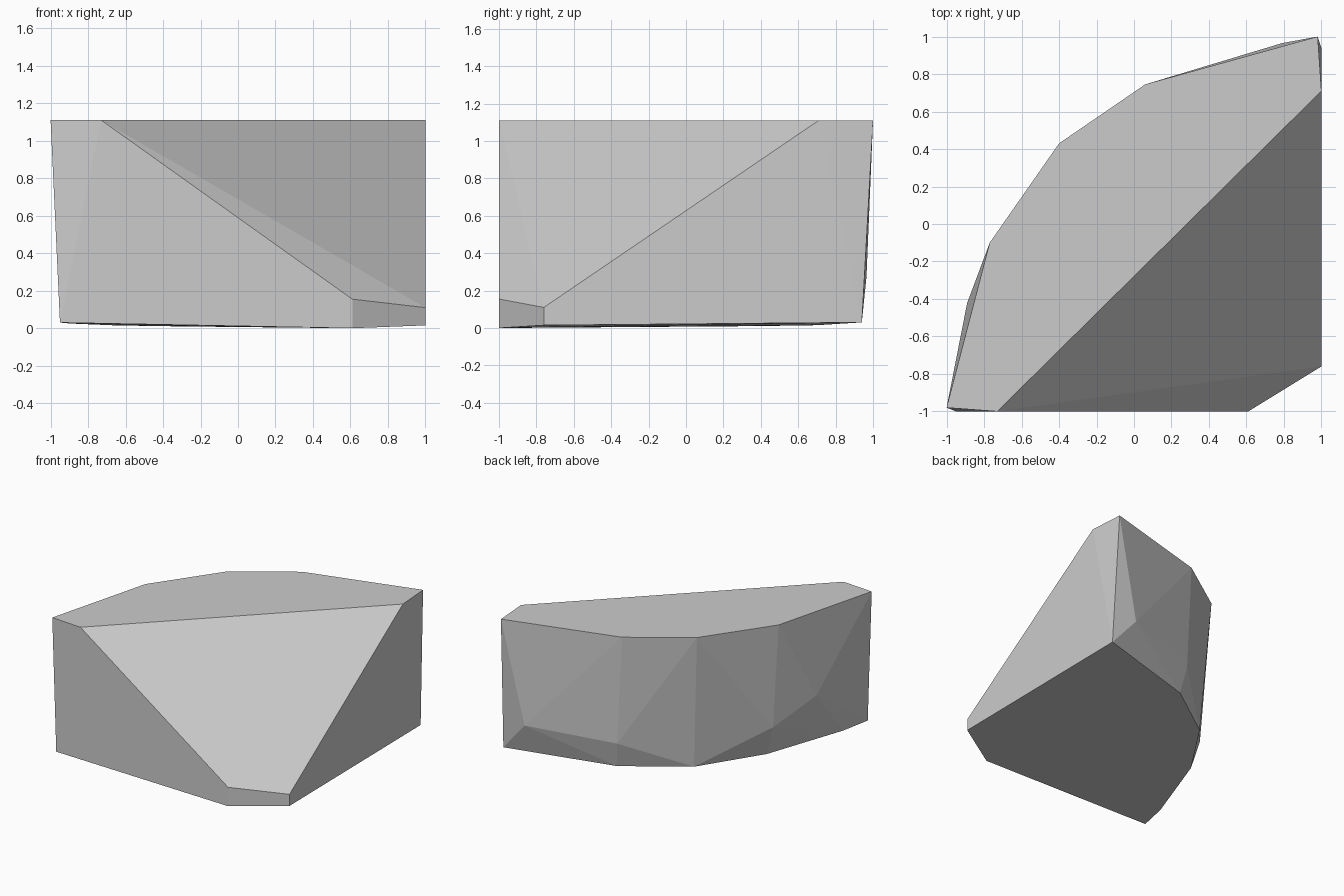
import bpy
import bmesh

default_cube = bpy.data.objects.get("Cube")
if default_cube:
    bpy.data.objects.remove(default_cube, do_unlink=True)


def make_material(name, colour):
    """One flat colour, shown in the viewport and in a render."""
    material = bpy.data.materials.new(name)
    material.use_nodes = True
    material.diffuse_color = colour
    shader = next(n for n in material.node_tree.nodes if n.type == "BSDF_PRINCIPLED")
    shader.inputs["Base Color"].default_value = colour
    shader.inputs["Roughness"].default_value = 0.9
    return material


def make_convex_rock(name, corners, material):
    """Wrap the corner points in a closed, flat-shaded convex skin."""
    bm = bmesh.new()
    for corner in corners:
        bm.verts.new(corner)
    hull = bmesh.ops.convex_hull(bm, input=bm.verts[:])
    leftovers = {v for v in hull["geom_interior"] + hull["geom_unused"]
                 if isinstance(v, bmesh.types.BMVert)}
    bmesh.ops.delete(bm, geom=list(leftovers), context="VERTS")
    bmesh.ops.recalc_face_normals(bm, faces=bm.faces[:])
    mesh = bpy.data.meshes.new(name)
    bm.to_mesh(mesh)
    bm.free()
    mesh.materials.append(material)
    rock = bpy.data.objects.new(name, mesh)
    bpy.context.scene.collection.objects.link(rock)
    return rock


# Flat top outline, all at one height
top_height = 1.11
top_outline = [(-1, -.98), (-.73, -1), (1, .71), (.98, 1),
               (.06, .745), (-.4, .43), (-.77, -.1)]
top = [(x, y, top_height) for x, y in top_outline]

# Lower end of the big sloping cut at the front corner
slope_foot = [(.61, -1, .155), (1, -.76, .11)]

# Chipped corners low on the rounded back
back_chips = [(.79, .965, .274), (.104, .745, .225),
              (-.725, -.093, .26), (-.89, -.42, .44)]

# Slightly uneven underside
underside = [(-.95, -1, .03), (.61, -1, 0), (1, -.76, .015), (1, .94, .03),
             (.135, .7, .015), (-.333, .372, .01), (-.655, -.114, .015),
             (-.895, -.757, .025)]

stone = make_material("stone grey", (.6, .6, .6, 1))
make_convex_rock("rock_chunk", top + slope_foot + back_chips + underside, stone)
